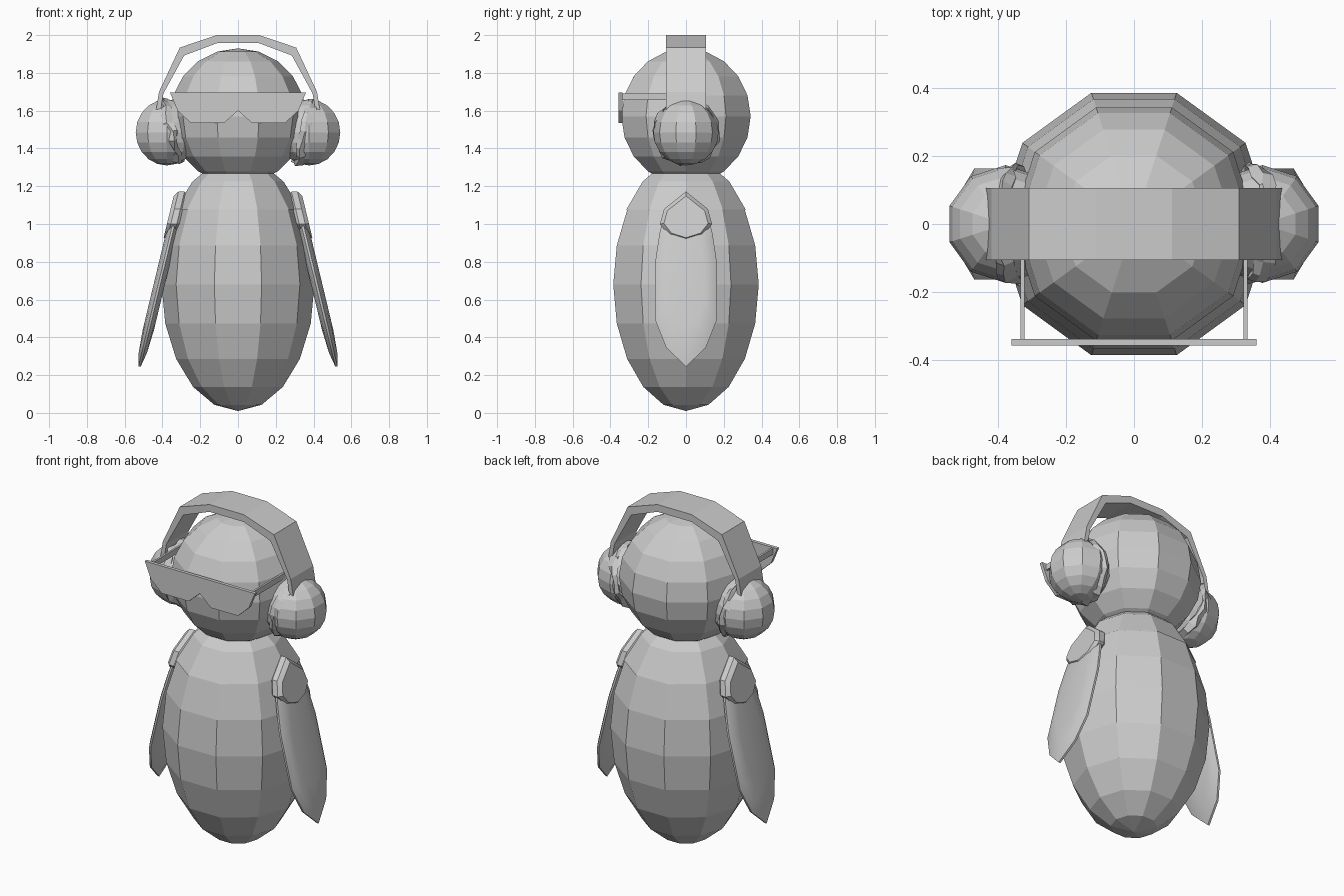
import bpy, bmesh, math, random
from mathutils import Matrix, Vector

random.seed(4)
if "Cube" in bpy.data.objects:
    bpy.data.objects.remove(bpy.data.objects["Cube"], do_unlink=True)

grey = bpy.data.materials.new("plain_grey")
grey.use_nodes = True
grey.diffuse_color = (0.6, 0.6, 0.6, 1)
grey.node_tree.nodes["Principled BSDF"].inputs["Base Color"].default_value = (0.6, 0.6, 0.6, 1)


def finish(bm, name, smooth=False):
    bmesh.ops.recalc_face_normals(bm, faces=bm.faces)
    for f in bm.faces:
        f.smooth = smooth
    mesh = bpy.data.meshes.new(name)
    bm.to_mesh(mesh)
    bm.free()
    mesh.materials.append(grey)
    obj = bpy.data.objects.new(name, mesh)
    bpy.context.collection.objects.link(obj)
    return obj


def ball(centre, size, turn):
    """Ten-sided low-poly ball."""
    bm = bmesh.new()
    m = Matrix.Translation(centre) @ Matrix.Diagonal((*size, 1)) @ Matrix.Rotation(turn, 4, 'Z')
    bmesh.ops.create_uvsphere(bm, u_segments=10, v_segments=10, radius=1, matrix=m)
    return bm


def loft(rings, name, smooth=False):
    """Join matching rings of points and cap both ends."""
    bm = bmesh.new()
    rows = [[bm.verts.new(p) for p in ring] for ring in rings]
    n = len(rows[0])
    for a, b in zip(rows, rows[1:]):
        for i in range(n):
            j = (i + 1) % n
            bm.faces.new((a[i], a[j], b[j], b[i]))
    bm.faces.new(rows[0])
    bm.faces.new(rows[-1])
    return finish(bm, name, smooth)


def closed(half):
    """Mirror a half outline, running top to bottom, into a closed loop."""
    return half + [(-y, z) for y, z in reversed(half) if y > 0]


# Body, head and the slightly raised shoulder cape
QUARTER = math.pi / 2
finish(ball((0, 0, 0.68), (0.405, 0.405, 0.67), QUARTER), "body")
finish(ball((0, 0, 1.57), (0.36, 0.36, 0.36), QUARTER), "head")
cape = ball((0, 0, 0.68), (0.411, 0.411, 0.673), QUARTER)
bmesh.ops.bisect_plane(cape, geom=cape.verts[:] + cape.edges[:] + cape.faces[:],
                       plane_co=(0, 0, 1.073), plane_no=(0, 0, 1), clear_inner=True)
finish(cape, "shoulder_cape")

# Wings: flat lens shapes that lean outward, each with a cap at the shoulder
WING = closed([(0, 1.167), (0.11, 1.077), (0.14, 0.95), (0.163, 0.8),
               (0.163, 0.49), (0.105, 0.345), (0, 0.245)])
CAP = closed([(0, 1.172), (0.116, 1.08), (0.138, 1.0), (0.09, 0.94), (0, 0.912)])


def leaning(outline, layers, side, name):
    mid = sum(z for y, z in outline) / len(outline)
    rings = []
    for offset, scale in layers:
        ring = []
        for y, z in outline:
            h = mid + (z - mid) * scale
            x = 0.3 + 0.24 * (1.167 - h) + offset
            ring.append((side * x, y * scale, h))
        rings.append(ring)
    return loft(rings, name, True)


def ear_muff(side, label):
    finish(ball((side * 0.377, 0, 1.485), (0.173, 0.173, 0.175), 0), label + "_ear_muff")
    # Ragged fluffy rim, tilted to follow the head
    bm = bmesh.new()
    n, m = 22, 5
    tilt = Matrix.Rotation(side * 0.23, 3, 'Y')
    rows = []
    for i in range(n):
        a = math.tau * i / n
        row = []
        for j in range(m):
            b = math.tau * j / m
            r = 0.158 + 0.024 * math.cos(b) + random.uniform(-0.012, 0.012)
            x = 0.026 * math.sin(b) + random.uniform(-0.012, 0.012)
            p = tilt @ Vector((x, r * math.cos(a), r * math.sin(a)))
            row.append(bm.verts.new(p + Vector((side * 0.355, 0, 1.49))))
        rows.append(row)
    for i in range(n):
        a, b = rows[i], rows[(i + 1) % n]
        for j in range(m):
            k = (j + 1) % m
            bm.faces.new((a[j], a[k], b[k], b[j]))
    finish(bm, label + "_muff_rim")


for side, label in ((1, "left"), (-1, "right")):
    wing = leaning(WING, [(-0.03, 0.6), (-0.022, 0.85), (-0.006, 1), (0.006, 1),
                          (0.022, 0.85), (0.03, 0.6)], side, label + "_wing")
    cap = leaning(CAP, [(-0.036, 0.85), (-0.016, 1), (0.016, 1), (0.036, 0.85)],
                  side, label + "_shoulder_cap")
    bpy.ops.object.select_all(action='DESELECT')
    for obj in (wing, cap):
        obj.select_set(True)
    bpy.context.view_layer.objects.active = wing
    bpy.ops.object.shade_smooth_by_angle(angle=math.radians(30))
    ear_muff(side, label)
    # Thin side arm of the glasses
    bm = bmesh.new()
    place = Matrix.Translation((side * 0.327, -0.17, 1.673)) @ Matrix.Diagonal((0.012, 0.34, 0.034, 1))
    bmesh.ops.create_cube(bm, size=1, matrix=place)
    finish(bm, label + "_glasses_arm")

# Headband: an angular arch swept across the head
outer = [(0.435, 1.6), (0.418, 1.7), (0.308, 1.934), (0.112, 2.0)]
inner = [(0.112, 1.957), (0.285, 1.892), (0.395, 1.69), (0.41, 1.6)]
half = outer + inner
arch = outer + [(-x, z) for x, z in reversed(outer)]
arch += [(-x, z) for x, z in reversed(inner)] + inner
loft([[(x, y, z) for x, z in arch] for y in (-0.105, 0.105)], "headband")

# Glasses front: one plate with a notch over the beak line
lens = closed([(0, 1.6), (0.073, 1.535), (0.25, 1.535), (0.32, 1.6), (0.36, 1.696)])
loft([[(x, y, z) for x, z in lens] for y in (-0.357, -0.337)], "glasses_front")
